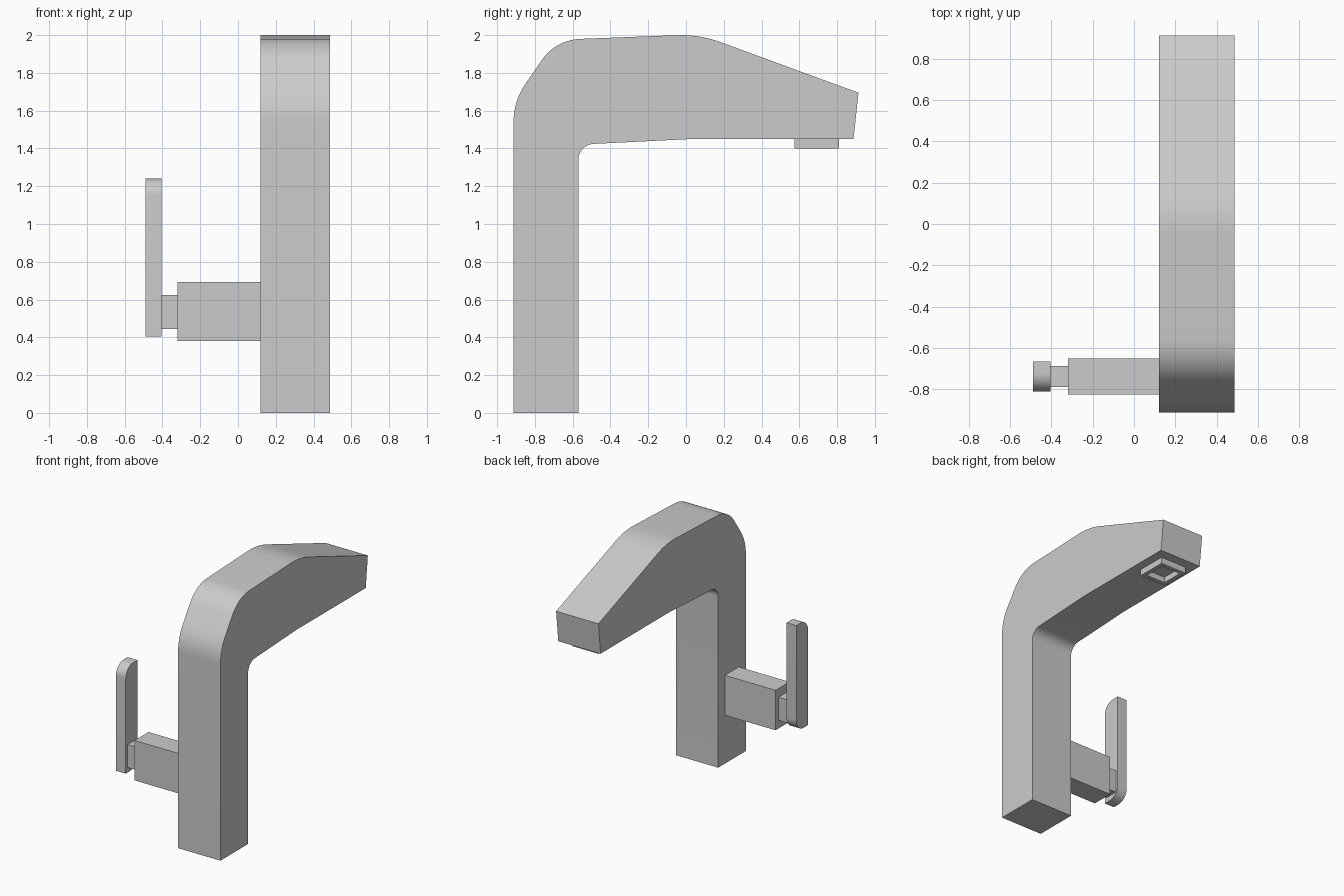
import bpy, bmesh, math
from mathutils import Vector

if "Cube" in bpy.data.objects:
    bpy.data.objects.remove(bpy.data.objects["Cube"])


def rounded(points, steps=10):
    """Outline from (y, z, trim) corners; a trim above 0 becomes a circular arc."""
    out = []
    for i, (y, z, t) in enumerate(points):
        c = Vector((y, z))
        if t == 0:
            out.append(c)
            continue
        u = (Vector(points[i - 1][:2]) - c).normalized()
        v = (Vector(points[(i + 1) % len(points)][:2]) - c).normalized()
        w = math.sin(u.angle(v) / 2)
        for k in range(steps + 1):
            s = k / steps
            a, b, d = (1 - s) ** 2, 2 * s * (1 - s) * w, s * s
            out.append(((c + u * t) * a + c * b + (c + v * t) * d) / (a + b + d))
    return out


def prism(name, x0, x1, points):
    """Extrude a y-z outline from x0 to x1."""
    bm = bmesh.new()
    face = bm.faces.new([bm.verts.new((x0, p.x, p.y)) for p in rounded(points)])
    ext = bmesh.ops.extrude_face_region(bm, geom=[face])
    verts = [g for g in ext["geom"] if isinstance(g, bmesh.types.BMVert)]
    bmesh.ops.translate(bm, verts=verts, vec=(x1 - x0, 0, 0))
    return finish(name, bm)


def finish(name, bm):
    bmesh.ops.recalc_face_normals(bm, faces=bm.faces)
    mesh = bpy.data.meshes.new(name)
    bm.to_mesh(mesh)
    bm.free()
    obj = bpy.data.objects.new(name, mesh)
    bpy.context.collection.objects.link(obj)
    bpy.context.view_layer.objects.active = obj
    obj.select_set(True)
    bpy.ops.object.shade_smooth_by_angle(angle=math.radians(20))
    obj.select_set(False)
    return obj


def block(name, x0, x1, y0, y1, z0, z1):
    return prism(name, x0, x1, [(y0, z0, 0), (y1, z0, 0), (y1, z1, 0), (y0, z1, 0)])


# Column and spout in one bent profile
prism("spout_body", 0.12, 0.487, [
    (-0.913, 0, 0), (-0.57, 0, 0), (-0.57, 1.42, 0.08), (0.03, 1.45, 0),
    (0.887, 1.45, 0), (0.913, 1.695, 0), (0.07, 2.004, 0.12),
    (-0.69, 1.975, 0.13), (-0.913, 1.65, 0.11)])

# Valve housing and lever stem on the left side
block("valve_housing", -0.32, 0.12, -0.825, -0.652, 0.38, 0.693)
block("lever_stem", -0.405, -0.32, -0.79, -0.687, 0.445, 0.625)

# Upright lever, rounded at the front top and back bottom
prism("lever", -0.49, -0.405, [
    (-0.812, 0.405, 0), (-0.667, 0.405, 0.09),
    (-0.667, 1.24, 0), (-0.812, 1.24, 0.09)])

# Square water outlet with a recessed opening
bm = bmesh.new()
bmesh.ops.create_cube(bm, size=1)
bmesh.ops.scale(bm, verts=bm.verts, vec=(0.23, 0.235, 0.05))
bmesh.ops.translate(bm, verts=bm.verts, vec=(0.304, 0.693, 1.425))
bottom = min(bm.faces, key=lambda f: f.calc_center_median().z)
bmesh.ops.inset_region(bm, faces=[bottom], thickness=0.045)
bmesh.ops.translate(bm, verts=bottom.verts, vec=(0, 0, 0.045))
# inset walls made vertical by a second ring
for v in bottom.verts:
    v.co.z -= 0.045
ext = bmesh.ops.extrude_discrete_faces(bm, faces=[bottom])
bmesh.ops.translate(bm, verts=ext["faces"][0].verts, vec=(0, 0, 0.045))
finish("water_outlet", bm)
